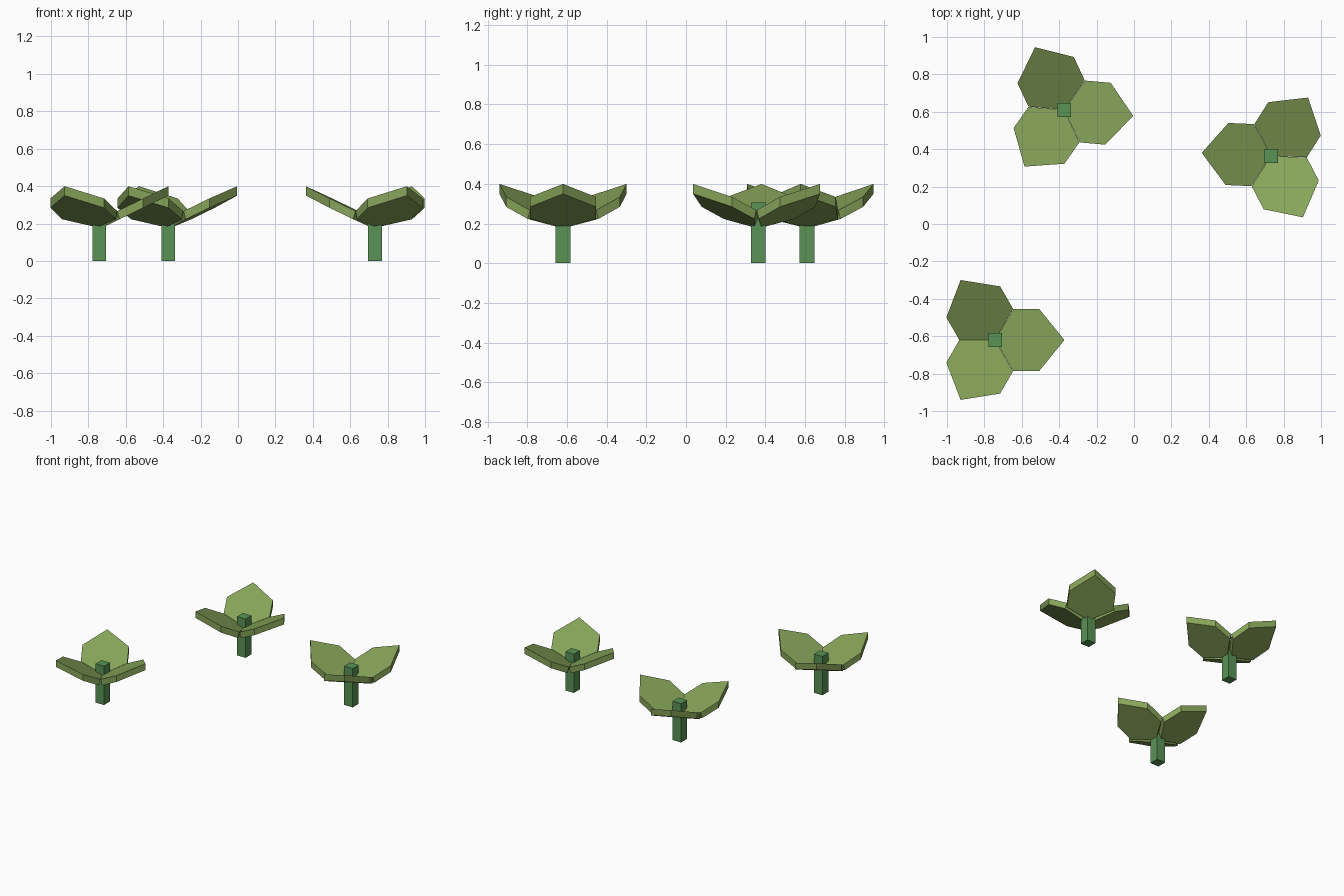
import bpy, bmesh
from math import radians
from mathutils import Matrix

if "Cube" in bpy.data.objects:
    bpy.data.objects.remove(bpy.data.objects["Cube"])


def material(name, rgb):
    m = bpy.data.materials.new(name)
    m.diffuse_color = (*rgb, 1)
    m.use_nodes = True
    m.node_tree.nodes["Principled BSDF"].inputs["Base Color"].default_value = m.diffuse_color
    return m


leaf_mat = material("leaf_green", (0.24, 0.37, 0.10))
stem_mat = material("stem_green", (0.10, 0.29, 0.09))

SLOPE, BASE_Z, THICK = 0.485, 0.22, 0.05
# Leaf outline seen from above: inner point, wide corners, shoulders, tip
OUTLINE = [(0, 0), (0.097, -0.166), (0.235, -0.166), (0.37, 0),
           (0.235, 0.166), (0.097, 0.166)]
# Underside pulls outward near the stem
UNDERCUT = [0.02, 0.012, 0, 0, 0, 0.012]


def add_object(name, bm, mat):
    bmesh.ops.recalc_face_normals(bm, faces=bm.faces)
    me = bpy.data.meshes.new(name)
    bm.to_mesh(me)
    bm.free()
    me.materials.append(mat)
    ob = bpy.data.objects.new(name, me)
    bpy.context.collection.objects.link(ob)
    return ob


def leaf(name, x, y, angle):
    bm = bmesh.new()
    top = [bm.verts.new((u, v, BASE_Z + u * SLOPE)) for u, v in OUTLINE]
    low = [bm.verts.new((u + d, v, BASE_Z - THICK + (u + d) * SLOPE))
           for (u, v), d in zip(OUTLINE, UNDERCUT)]
    bm.faces.new(top)
    bm.faces.new(low[::-1])
    n = len(top)
    for i in range(n):
        j = (i + 1) % n
        bm.faces.new((top[i], low[i], low[j], top[j]))
    ob = add_object(name, bm, leaf_mat)
    ob.location = (x, y, 0)
    ob.rotation_euler.z = radians(angle)


def stem(name, x, y):
    bm = bmesh.new()
    bmesh.ops.create_cube(bm, size=1, matrix=Matrix.Diagonal((0.074, 0.074, 0.305, 1)))
    add_object(name, bm, stem_mat).location = (x, y, 0.1525)


# Three sprouts: position and turn of the first leaf
for p, (x, y, turn) in enumerate([(-0.742, -0.62, 0), (-0.373, 0.61, -5), (0.732, 0.364, 57.5)], 1):
    stem(f"stem_{p}", x, y)
    for k in range(3):
        leaf(f"leaf_{p}_{k + 1}", x, y, turn + 120 * k)
